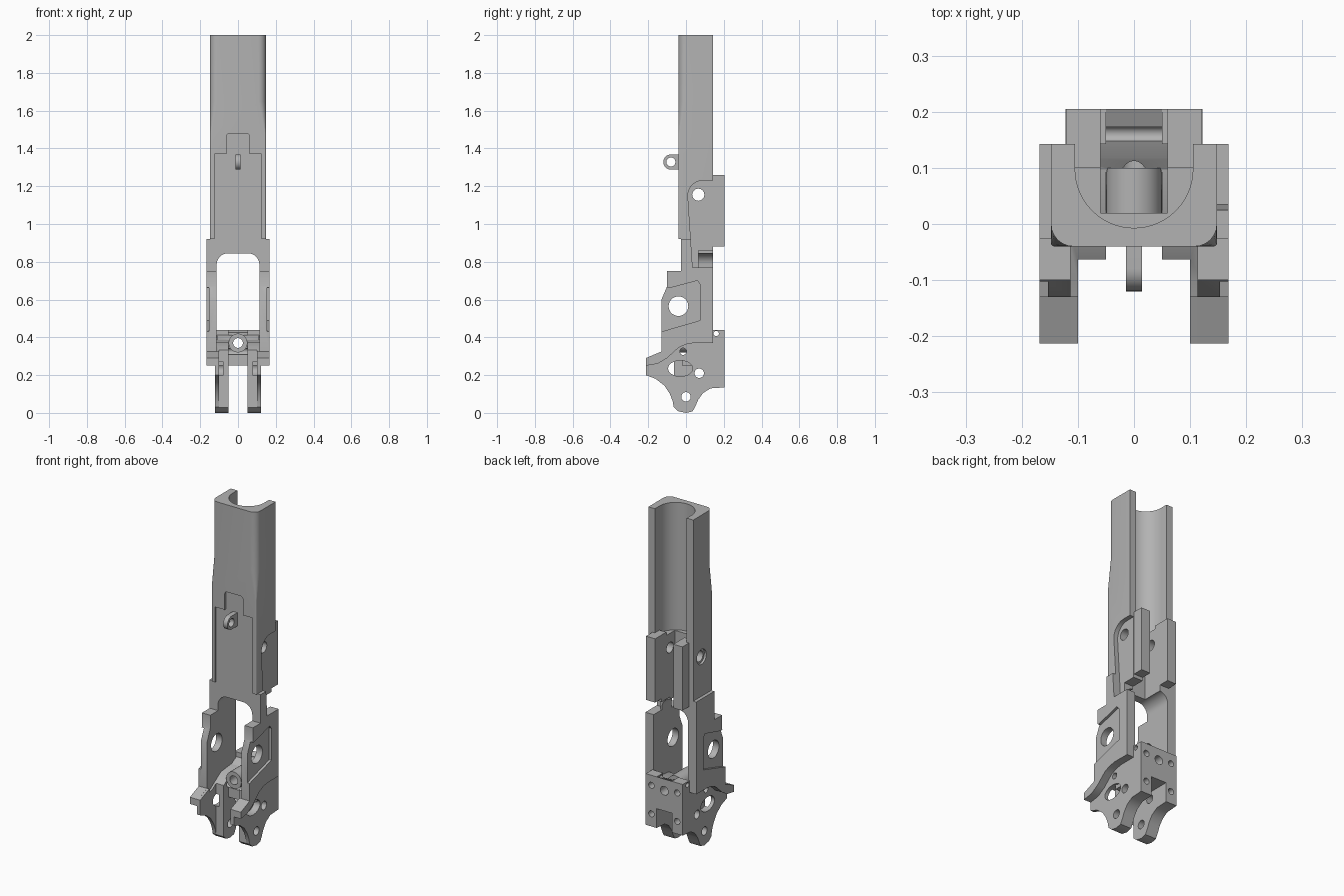
import bpy, bmesh, math

cube = bpy.data.objects.get("Cube")
if cube:
    bpy.data.objects.remove(cube, do_unlink=True)

grey = bpy.data.materials.new("plain grey")
grey.use_nodes = True
COLOUR = (0.45, 0.45, 0.45, 1)
grey.diffuse_color = COLOUR
grey.node_tree.nodes["Principled BSDF"].inputs["Base Color"].default_value = COLOUR

# How a 2D profile point and a depth map to space, per extrusion axis
MAPS = {
    "x": lambda p, d: (d, p[0], p[1]),
    "y": lambda p, d: (p[0], d, p[1]),
    "z": lambda p, d: (p[0], p[1], d),
}


def loft(name, axis, sections):
    """Join equal-length profiles, given as (depth, points), into a closed solid."""
    bm = bmesh.new()
    rings = [[bm.verts.new(MAPS[axis](p, d)) for p in pts] for d, pts in sections]
    for a, b in zip(rings, rings[1:]):
        for i in range(len(a)):
            j = (i + 1) % len(a)
            bm.faces.new((a[i], a[j], b[j], b[i]))
    bm.faces.new(rings[0])
    bm.faces.new(rings[-1])
    bmesh.ops.recalc_face_normals(bm, faces=bm.faces)
    mesh = bpy.data.meshes.new(name)
    bm.to_mesh(mesh)
    bm.free()
    mesh.materials.append(grey)
    ob = bpy.data.objects.new(name, mesh)
    bpy.context.collection.objects.link(ob)
    return ob


def prism(name, axis, pts, lo, hi):
    return loft(name, axis, [(lo, pts), (hi, pts)])


def rect(a0, a1, b0, b1):
    return [(a0, b0), (a1, b0), (a1, b1), (a0, b1)]


def arc(cx, cy, r, start, end, n=10, ry=None):
    out = []
    for i in range(n + 1):
        t = math.radians(start + (end - start) * i / n)
        out.append((cx + r * math.cos(t), cy + (ry or r) * math.sin(t)))
    return out


def circle(cx, cy, r, ry=None):
    return arc(cx, cy, r, 0, 360, 28, ry)[:-1]


def cut(ob, axis, pts, lo, hi):
    cutter = prism("cutter", axis, pts, lo, hi)
    cutter.hide_render = True
    mod = ob.modifiers.new("cut", "BOOLEAN")
    mod.operation = "DIFFERENCE"
    mod.solver = "EXACT"
    mod.object = cutter
    bpy.context.view_layer.objects.active = ob
    bpy.ops.object.modifier_apply(modifier=mod.name)
    bpy.data.objects.remove(cutter, do_unlink=True)


def cross_section(r):
    """Upper body outline with front corners rounded by r."""
    w, front, back = 0.148, -0.04, 0.143
    return (arc(-w + r, front + r, r, 180, 270, 6)
            + arc(w - r, front + r, r, 270, 360, 6) + [(w, back), (-w, back)])


# Recess on the left flank, shared by the body and the side frame
flank = [(0.035, 0.77), (0.01, 1.15)] + arc(0.09, 1.15, 0.08, 170, 90, 8) + [(0.3, 1.23), (0.3, 0.77)]

# Upper body with a round channel behind and a recessed front panel
body = loft("upper_body", "z", [(0.92, cross_section(0.006)), (1.48, cross_section(0.006)),
                                (1.65, cross_section(0.04)), (2.0, cross_section(0.04))])
channel = arc(0, 0.098, 0.105, 180, 360, 28) + [(0.105, 0.3), (-0.105, 0.3)]
cut(body, "z", channel, 1.24, 2.1)
cut(body, "z", rect(-0.06, 0.06, 0.02, 0.3), 0.8, 1.3)
panel = [(-0.125, 0.8), (0.125, 0.8), (0.125, 1.37), (0.06, 1.37)]
panel += arc(0.045, 1.465, 0.015, 0, 90, 4) + arc(-0.045, 1.465, 0.015, 90, 180, 4)
panel += [(-0.06, 1.37), (-0.125, 1.37)]
cut(body, "y", panel, -0.1, -0.027)
cut(body, "x", flank, 0.122, 0.3)
cut(body, "x", circle(0.065, 1.155, 0.032), -0.3, 0.3)
cut(body, "x", circle(0.065, 1.155, 0.045), -0.3, -0.135)

# Side frame with an arched central opening
outline = [(-0.027, 0.92), (-0.027, 0.75), (-0.1, 0.75), (-0.1, 0.67), (-0.13, 0.60),
           (-0.13, 0.325), (-0.213, 0.29), (-0.213, 0.25), (-0.15, 0.26), (-0.1, 0.29),
           (-0.04, 0.345), (0.0, 0.363), (0.04, 0.37), (0.143, 0.37), (0.143, 0.92)]
frame = prism("side_frame", "x", outline, -0.168, 0.168)
opening = ([(-0.113, 0.0), (0.113, 0.0)] + arc(0.053, 0.785, 0.06, 0, 90)
           + arc(-0.053, 0.785, 0.06, 90, 180))
cut(frame, "y", opening, -0.4, 0.4)
cut(frame, "z", rect(-0.06, 0.06, 0.02, 0.3), 0.8, 1.0)
cut(frame, "x", flank, 0.122, 0.3)
cut(frame, "x", rect(0.065, 0.3, 0.77, 0.86), 0.06, 0.3)
pocket = [(-0.2, 0.41), (0.075, 0.49), (0.075, 0.68), (0.06, 0.70), (-0.09, 0.66), (-0.2, 0.70)]
for lo, hi in ((0.153, 0.3), (-0.3, -0.153)):
    cut(frame, "x", pocket, lo, hi)
cut(frame, "x", circle(-0.04, 0.565, 0.052), -0.3, 0.3)

# Lower lobes, mirrored; thin towards the front
lobe = [(-0.213, 0.29), (-0.213, 0.2), (-0.16, 0.18), (-0.115, 0.145), (-0.085, 0.10),
        (-0.07, 0.06), (-0.065, 0.03), (-0.04, 0.008), (0.0, 0.0), (0.035, 0.008),
        (0.05, 0.035), (0.065, 0.07), (0.09, 0.105), (0.13, 0.13), (0.205, 0.135),
        (0.205, 0.44), (0.143, 0.44), (0.143, 0.39), (0.0, 0.375), (-0.1, 0.31)]
pins = [(-0.015, 0.325, 0.018), (0.07, 0.21, 0.025), (0.0, 0.085, 0.025), (0.16, 0.42, 0.014)]
lobes = []
for side, s in (("left", 1), ("right", -1)):
    ob = prism(side + "_lobe", "x", lobe, min(s * 0.05, s * 0.122), max(s * 0.05, s * 0.122))
    cut(ob, "z", rect(min(0, s * 0.1), max(0, s * 0.1), -0.4, -0.063), -0.1, 0.5)
    cut(ob, "x", circle(-0.03, 0.235, 0.065, 0.042), min(s * 0.08, s * 0.3), max(s * 0.08, s * 0.3))
    for z in (0.38, 0.21):
        cut(ob, "y", circle(s * 0.085, z, 0.018), 0.16, 0.3)
    lobes.append(ob)
    # Raised block widening the front tip
    prism(side + "_tip", "x", [(-0.213, 0.25), (-0.213, 0.29), (-0.128, 0.325), (-0.128, 0.28)],
          min(s * 0.1, s * 0.168), max(s * 0.1, s * 0.168))
    # Upper rear rail
    rail = prism(side + "_rail", "x", rect(0.1, 0.205, 0.88, 1.26),
                 min(s * 0.06, s * 0.12), max(s * 0.06, s * 0.12))
    cut(rail, "x", circle(0.065, 1.155, 0.032), -0.3, 0.3)

# Rear bridge with a sloping top and a bore
bridge = prism("rear_bridge", "x", [(-0.02, 0.25), (-0.02, 0.36), (0.09, 0.38), (0.118, 0.40),
                                    (0.205, 0.44), (0.205, 0.25)], -0.11, 0.11)
cut(bridge, "y", circle(0, 0.37, 0.026), -0.3, 0.4)
for s in (1, -1):
    cut(bridge, "y", circle(s * 0.085, 0.38, 0.018), 0.16, 0.3)
for ob in lobes + [bridge]:
    for y, z, r in pins:
        cut(ob, "x", circle(y, z, r), -0.3, 0.3)

# Round collar at the front of the bore
collar = prism("bore_collar", "y", circle(0, 0.37, 0.05), -0.04, 0.1)
cut(collar, "y", circle(0, 0.37, 0.026), -0.3, 0.4)

# Small ring on the front panel
ring = prism("front_ring", "x", arc(-0.08, 1.328, 0.04, 90, 270, 16) + [(-0.02, 1.288), (-0.02, 1.368)],
             -0.014, 0.014)
cut(ring, "x", circle(-0.08, 1.328, 0.024), -0.3, 0.3)

# Smooth curved walls, keep hard edges
bpy.ops.object.select_all(action="DESELECT")
for ob in bpy.context.collection.objects:
    if ob.type == "MESH" and grey.name in ob.data.materials:
        ob.select_set(True)
        bpy.context.view_layer.objects.active = ob
bpy.ops.object.shade_smooth_by_angle(angle=math.radians(30))
